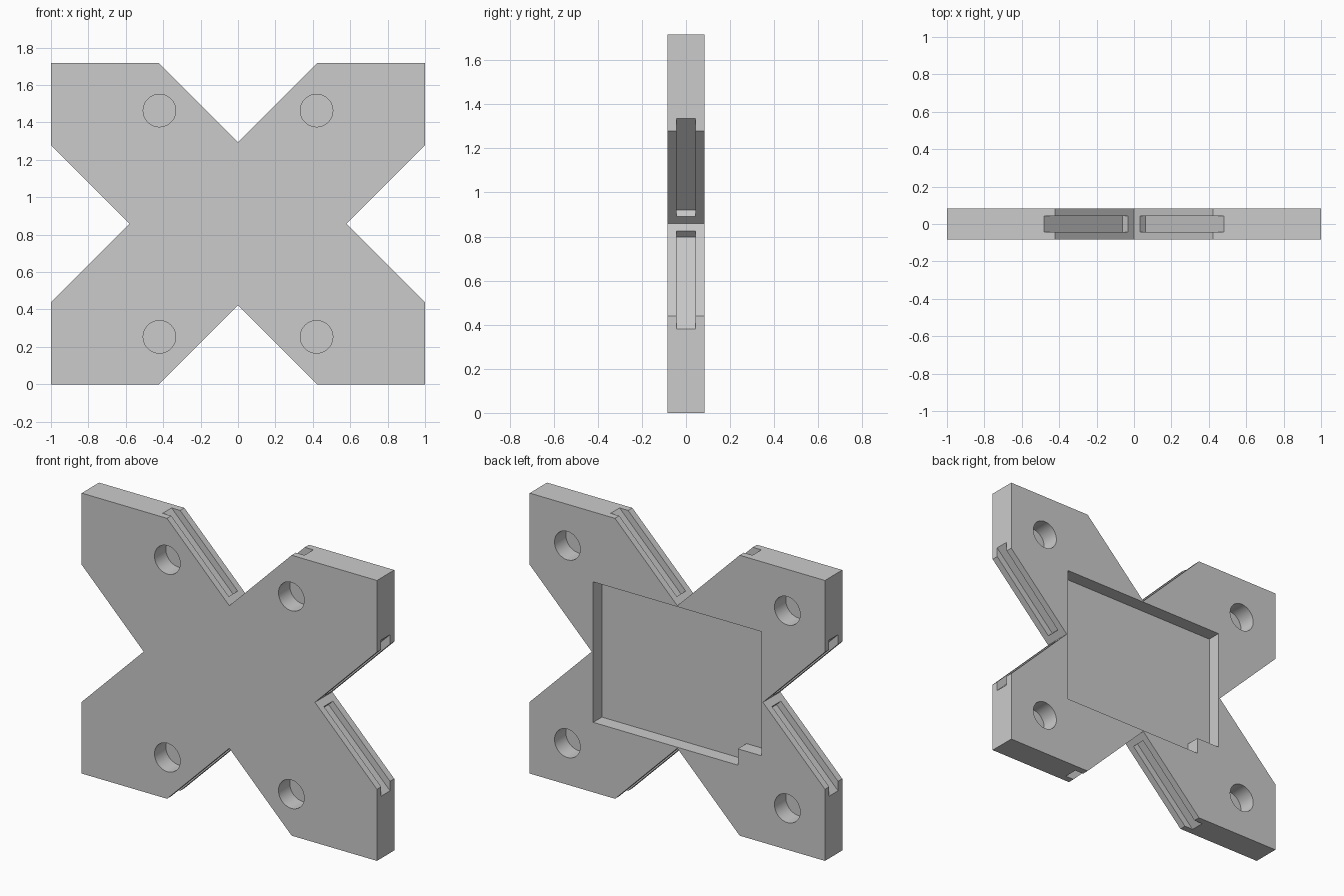
import bpy, bmesh, math
from mathutils import Matrix, Vector

cube = bpy.data.objects.get("Cube")
if cube:
    bpy.data.objects.remove(cube, do_unlink=True)

H = 0.8585          # half height
T = 0.084           # half thickness
TOP_X = 0.422       # half width of the top notch mouth
SIDE_X = 0.58       # depth of the side notch vertex
R = 0.087           # round socket radius

grey = bpy.data.materials.new("plain grey")
grey.use_nodes = True
colour = (0.6, 0.6, 0.6, 1)
grey.diffuse_color = colour
grey.node_tree.nodes["Principled BSDF"].inputs["Base Color"].default_value = colour


def prism(name, outline, y0, y1):
    """Extrude an x-z outline between two depths."""
    bm = bmesh.new()
    face = bm.faces.new([bm.verts.new((x, y0, z)) for x, z in outline])
    ext = bmesh.ops.extrude_face_region(bm, geom=[face])["geom"]
    bmesh.ops.translate(bm, vec=(0, y1 - y0, 0),
                        verts=[v for v in ext if isinstance(v, bmesh.types.BMVert)])
    bmesh.ops.recalc_face_normals(bm, faces=bm.faces)
    mesh = bpy.data.meshes.new(name)
    bm.to_mesh(mesh)
    bm.free()
    mesh.materials.append(grey)
    obj = bpy.data.objects.new(name, mesh)
    bpy.context.collection.objects.link(obj)
    return obj


def cut(target, cutter):
    """Subtract a cutter and discard it."""
    cutter.hide_render = True
    mod = target.modifiers.new("cut", 'BOOLEAN')
    mod.operation = 'DIFFERENCE'
    mod.solver = 'EXACT'
    mod.object = cutter
    bpy.ops.object.select_all(action='DESELECT')
    bpy.context.view_layer.objects.active = target
    target.select_set(True)
    bpy.ops.object.modifier_apply(modifier=mod.name)
    bpy.data.objects.remove(cutter, do_unlink=True)


# Cross-shaped plate, one quarter mirrored around the centre
quarter = [(SIDE_X, 0), (1, 1 - SIDE_X), (1, H), (TOP_X, H), (0, H - TOP_X)]
outline = (quarter + [(-x, z) for x, z in quarter[-2::-1]]
           + [(-x, -z) for x, z in quarter[1:]]
           + [(x, -z) for x, z in quarter[-2:0:-1]])
plate = prism("cross_plate", outline, -T, T)

# Shallow square-sided pocket in the back, with one corner left solid
px, pz = 0.57, 0.43
pocket = [(px, pz), (-px, pz), (-px, -pz + 0.1), (-0.41, -pz + 0.1), (-0.41, -pz), (px, -pz)]
cut(plate, prism("pocket_cutter", pocket, 0, 0.2))

# Slots along the slanted edges, open at the outer ends
slot_start, slot_depth, slot_half = 0.046, 0.041, 0.043
for sx in (1, -1):
    for sz in (1, -1):
        for vertex, inward in (((SIDE_X, 0), (-1, 1)), ((0, H - TOP_X), (1, -1))):
            v = Vector(vertex)
            along = Vector((1, 1)).normalized()
            into = Vector(inward).normalized()
            a, b = v + along * slot_start, v + along * 0.75
            quad = [a - into * 0.02, b - into * 0.02,
                    b + into * slot_depth, a + into * slot_depth]
            cut(plate, prism("slot_cutter", [(sx * p.x, sz * p.y) for p in quad],
                             -slot_half, slot_half))

# Blind round sockets: inner ones in the front, outer ones in the back
N = 48
for sx in (1, -1):
    for sz in (1, -1):
        for cx, y0, y1 in ((0.42, -0.2, 0.026), (0.745, -0.026, 0.2)):
            ring = [(sx * cx + R * math.cos(2 * math.pi * i / N),
                     sz * 0.605 + R * math.sin(2 * math.pi * i / N)) for i in range(N)]
            cut(plate, prism("socket_cutter", ring, y0, y1))

# Stand on the ground and smooth the socket walls
plate.data.transform(Matrix.Translation((0, 0, H)))
bpy.ops.object.select_all(action='DESELECT')
plate.select_set(True)
bpy.context.view_layer.objects.active = plate
bpy.ops.object.shade_smooth_by_angle(angle=math.radians(30))
